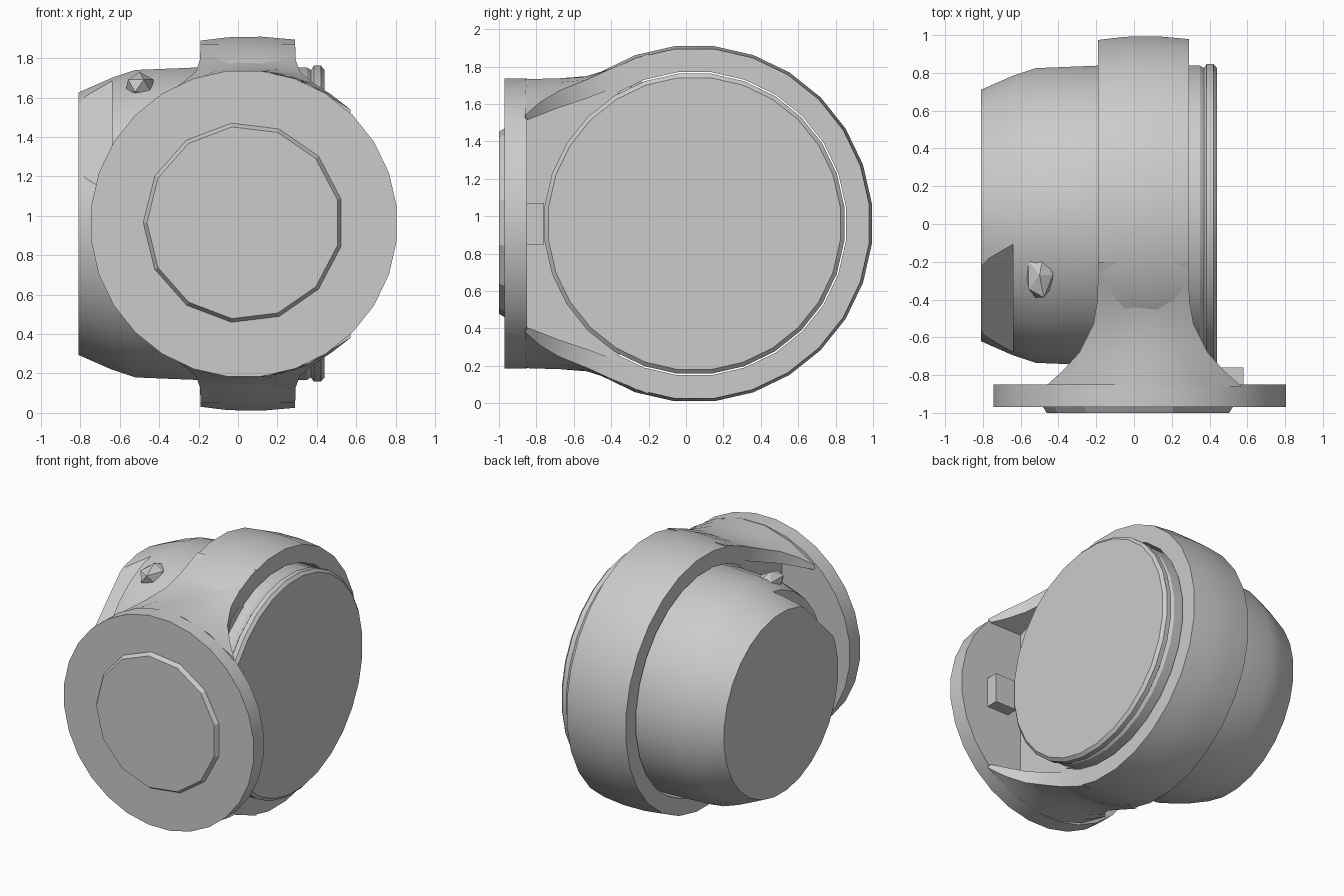
import bpy, bmesh, math
from mathutils import Vector

cube = bpy.data.objects.get("Cube")
if cube:
    bpy.data.objects.remove(cube, do_unlink=True)

grey = bpy.data.materials.new("plain grey")
grey.use_nodes = True
grey.diffuse_color = (0.6, 0.6, 0.6, 1)
grey.node_tree.nodes["Principled BSDF"].inputs["Base Color"].default_value = (0.6, 0.6, 0.6, 1)

CY, CZ = 0.045, 0.96      # axis of the ring and drum
MX = 0.05                 # middle of the ring width


def finish(name, bm, smooth=True):
    bmesh.ops.recalc_face_normals(bm, faces=bm.faces)
    mesh = bpy.data.meshes.new(name)
    bm.to_mesh(mesh)
    bm.free()
    mesh.materials.append(grey)
    obj = bpy.data.objects.new(name, mesh)
    bpy.context.collection.objects.link(obj)
    if smooth:
        bpy.ops.object.select_all(action='DESELECT')
        bpy.context.view_layer.objects.active = obj
        obj.select_set(True)
        bpy.ops.object.shade_smooth_by_angle(angle=math.radians(30))
    return obj


def lathe(name, profile, axis, centre, sides, closed=False, smooth=True):
    """Revolve (position, radius) pairs about the x or y axis."""
    bm = bmesh.new()
    rings = []
    for pos, r in profile:
        ring = []
        for i in range(sides):
            a = math.tau * (i + 0.5) / sides
            u, v = r * math.cos(a), r * math.sin(a)
            p = (pos, centre[0] + u, centre[1] + v) if axis == 'x' else (centre[0] + u, pos, centre[1] + v)
            ring.append(bm.verts.new(p))
        rings.append(ring)
    pairs = list(zip(rings, rings[1:]))
    if closed:
        pairs.append((rings[-1], rings[0]))
    else:
        bm.faces.new(rings[0])
        bm.faces.new(rings[-1])
    for a, b in pairs:
        for i in range(sides):
            j = (i + 1) % sides
            bm.faces.new((a[i], a[j], b[j], b[i]))
    return finish(name, bm, smooth)


def box(name, lo, hi):
    bm = bmesh.new()
    bmesh.ops.create_cube(bm, size=1)
    for v in bm.verts:
        v.co = [l + (c + 0.5) * (h - l) for l, h, c in zip(lo, hi, v.co)]
    return finish(name, bm, False)


def neck_flare(name, side):
    """Rib that widens from the ring to the flange, above or below the pocket."""
    # depth, half width, crown height, drop at the edges, pocket height
    stations = [(-0.86, 0.52, 0.78, 0.20, 0.55), (-0.78, 0.43, 0.78, 0.13, 0.58),
                (-0.68, 0.34, 0.78, 0.07, 0.62), (-0.53, 0.265, 0.79, 0.02, 0.67),
                (-0.4, 0.243, 0.83, 0, 0.72), (-0.2, 0.24, 0.91, 0, 0.8)]
    bm = bmesh.new()
    rows = []
    for y, w, h, drop, low in stations:
        pts = [(t * w, h - drop * t * t) for t in (-1, -0.6, -0.2, 0.2, 0.6, 1)]
        pts += [(w, low), (-w, low)]
        rows.append([bm.verts.new((MX + x, y, CZ + side * z)) for x, z in pts])
    for a, b in zip(rows, rows[1:]):
        for i in range(len(a)):
            j = (i + 1) % len(a)
            bm.faces.new((a[i], a[j], b[j], b[i]))
    bm.faces.new(rows[0])
    bm.faces.new(rows[-1])
    return finish(name, bm)


# Clamp ring with a slightly crowned rim
lathe("clamp_ring", [(-0.19, 0.935), (-0.05, 0.952), (0.12, 0.955), (0.29, 0.94),
                     (0.29, 0.815), (-0.19, 0.815)], 'x', (CY, CZ), 28, closed=True)

# Drum with a tapered end and a lipped end cap
drum = lathe("drum", [(-0.81, 0.67), (-0.64, 0.745), (-0.52, 0.785), (-0.2, 0.798),
                      (0.35, 0.798), (0.37, 0.785), (0.385, 0.807), (0.42, 0.807),
                      (0.44, 0.785)], 'x', (CY, CZ), 28)

# Broken flat on the tapered end of the drum
bm = bmesh.new()
bmesh.ops.create_cube(bm, size=1)
out = Vector((0, -1, 1)).normalized()
along = Vector((0, 1, 1)).normalized()
for v in bm.verts:
    x, u, w = v.co
    v.co = Vector((-0.77 + x * 0.26, CY, CZ)) + along * u * 1.2 + out * (0.80 + w * 0.36)
cutter = finish("drum_cutter", bm, False)
cutter.hide_render = True
cutter.hide_viewport = True
cut = drum.modifiers.new("flat", 'BOOLEAN')
cut.operation = 'DIFFERENCE'
cut.object = cutter
cut.solver = 'EXACT'

# Small faceted lump on the drum beside the flat
bm = bmesh.new()
bmesh.ops.create_icosphere(bm, subdivisions=1, radius=1)
for v in bm.verts:
    v.co = Vector((-0.5, -0.27, 1.66)) + Vector((v.co.x * 0.08, v.co.y * 0.14, v.co.z * 0.07))
finish("drum_lump", bm, False)

# Neck: straight web with a flared rib above and below
box("neck_web", (-0.19, -0.86, CZ - 0.7), (0.29, -0.35, CZ + 0.7))
neck_flare("neck_upper_rib", 1)
neck_flare("neck_lower_rib", -1)

# Mounting flange, front plate and locating block
lathe("flange", [(-0.97, 0.78), (-0.85, 0.78)], 'y', (0.03, CZ), 28)
lathe("front_plate", [(-1.0, 0.49), (-0.96, 0.515)], 'y', (0.028, CZ + 0.005), 13, smooth=False)
box("locating_block", (0.4, -0.86, 0.85), (0.58, -0.76, 1.07))
